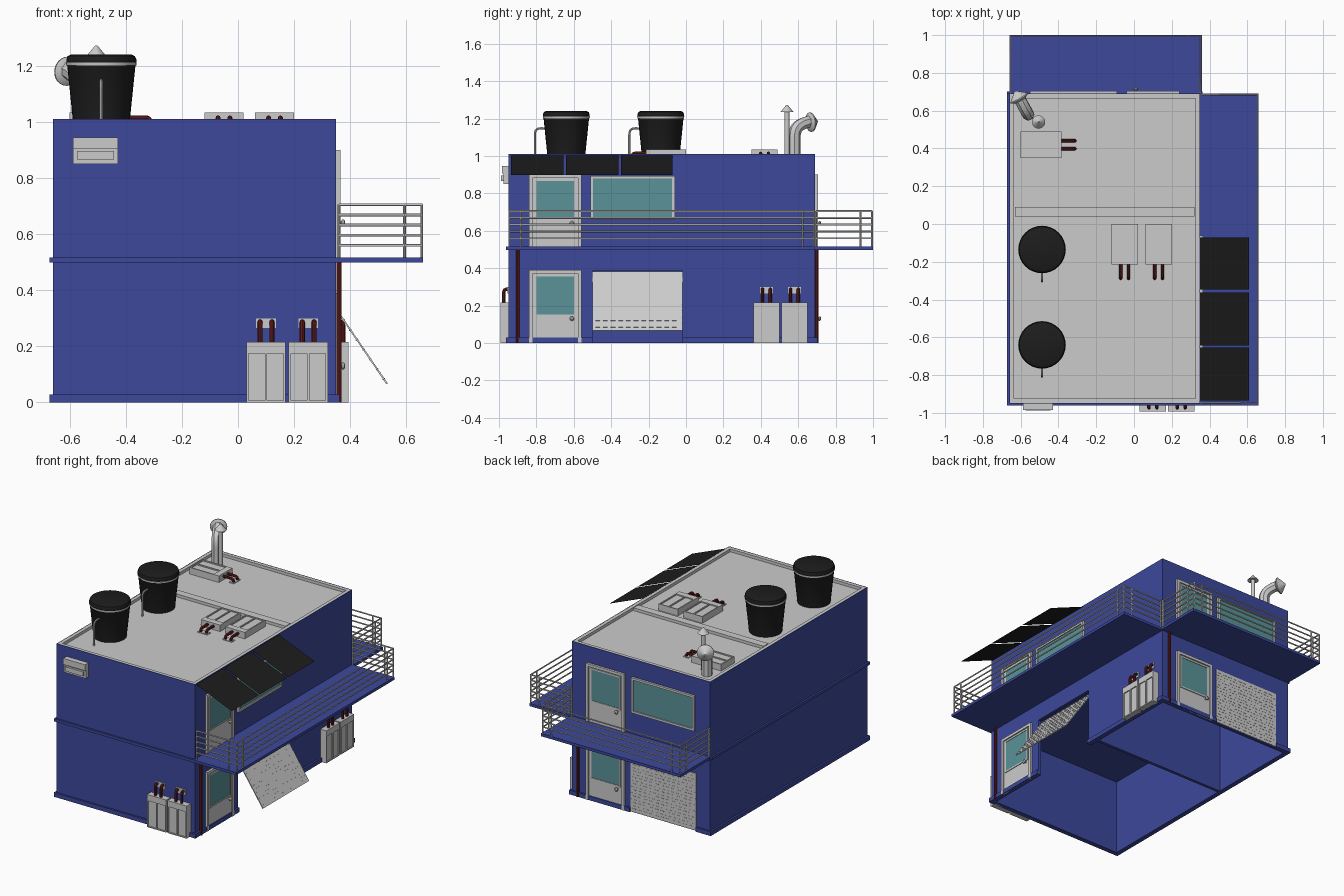
import bpy, bmesh, math
from mathutils import Matrix, Vector

if "Cube" in bpy.data.objects:
    bpy.data.objects.remove(bpy.data.objects["Cube"])

def mat(name, c):
    m = bpy.data.materials.new(name)
    m.diffuse_color = (*c, 1)
    m.use_nodes = True
    m.node_tree.nodes["Principled BSDF"].inputs["Base Color"].default_value = m.diffuse_color
    return m

BLUE = mat("blue_wall", (0.045, 0.065, 0.33))
RED = mat("dark_red", (0.13, 0.012, 0.012))
GLASS = mat("teal_glass", (0.1, 0.29, 0.31))
BLACK = mat("black", (0.012, 0.012, 0.012))
T, R, I = Matrix.Translation, Matrix.Rotation, Matrix.Identity(4)
rad = math.radians

def add(name, bm, m=None, smooth=False):
    bmesh.ops.recalc_face_normals(bm, faces=bm.faces)
    me = bpy.data.meshes.new(name)
    bm.to_mesh(me)
    bm.free()
    ob = bpy.data.objects.new(name, me)
    bpy.context.collection.objects.link(ob)
    if m:
        me.materials.append(m)
    if smooth:
        bpy.ops.object.select_all(action='DESELECT')
        ob.select_set(True)
        bpy.context.view_layer.objects.active = ob
        bpy.ops.object.shade_smooth_by_angle(angle=rad(35))
    return ob

def boxes(name, items, m=None, M=I):
    """items: (x0, x1, y0, y1, z0, z1)"""
    bm = bmesh.new()
    for x0, x1, y0, y1, z0, z1 in items:
        bmesh.ops.create_cube(bm, size=1, matrix=M @ T(((x0+x1)/2, (y0+y1)/2, (z0+z1)/2))
                              @ Matrix.Diagonal((x1-x0, y1-y0, z1-z0, 1)))
    return add(name, bm, m)

def ring(x0, x1, y0, y1, t, z0, z1):
    return [(x0, x1, y0, y0+t, z0, z1), (x0, x1, y1-t, y1, z0, z1),
            (x0, x0+t, y0+t, y1-t, z0, z1), (x1-t, x1, y0+t, y1-t, z0, z1)]

def wall_ring(x0, x1, z0, z1, t, d):
    return [(x0, x1, -d, 0, z0, z0+t), (x0, x1, -d, 0, z1-t, z1),
            (x0, x0+t, -d, 0, z0+t, z1-t), (x1-t, x1, -d, 0, z0+t, z1-t)]

def tubes(name, paths, r, m=None, M=I, curved=True):
    cu = bpy.data.curves.new(name, 'CURVE')
    cu.dimensions = '3D'
    cu.bevel_depth, cu.bevel_resolution, cu.use_fill_caps = r, 2, True
    for pts in paths:
        s = cu.splines.new('NURBS' if curved else 'POLY')
        s.points.add(len(pts) - 1)
        for p, c in zip(s.points, pts):
            p.co = (*(M @ Vector(c)), 1)
        if curved:
            s.order_u, s.use_endpoint_u, s.resolution_u = 3, True, 6
    ob = bpy.data.objects.new(name, cu)
    bpy.context.collection.objects.link(ob)
    if m:
        cu.materials.append(m)
    bpy.ops.object.select_all(action='DESELECT')
    ob.select_set(True)
    bpy.context.view_layer.objects.active = ob
    bpy.ops.object.convert(target='MESH')
    bpy.ops.object.shade_smooth_by_angle(angle=rad(40))

def lathe(name, prof, m=None, M=I, n=32):
    bm = bmesh.new()
    rings = [[bm.verts.new(M @ Vector((r*math.cos(i*math.tau/n), r*math.sin(i*math.tau/n), z)))
              for i in range(n)] for r, z in prof]
    for a, b in zip(rings, rings[1:]):
        for i in range(n):
            bm.faces.new((a[i], a[(i+1) % n], b[(i+1) % n], b[i]))
    bm.faces.new(rings[0])
    bm.faces.new(rings[-1])
    return add(name, bm, m, True)

# Building shell: hollow ground floor with a partition, solid upper floor
X0, X1, Y0, Y1, W = -0.66, 0.35, -0.95, 0.69, 0.02
boxes("ground_floor_walls", ring(X0, X1, Y0, Y1, W, 0, 0.5)[:3] + [
    (X1-W, X1, Y0+W, -0.5, 0, 0.5), (X1-W, X1, -0.02, Y1-W, 0, 0.5),
    (X1-W, X1, -0.5, -0.02, 0.385, 0.5), (X0+W, X1-W, 0.04, 0.06, 0, 0.5)], BLUE)
boxes("upper_floor", [(X0, X1, Y0, Y1, 0.5, 0.985)], BLUE)
boxes("roof_fascia", ring(X0, X1, Y0, Y1, 0.003, 0.98, 1.01), BLUE)
e = 0.012
boxes("plinth", [(X0-e, X1+e, Y0-e, Y0, 0, 0.028), (X0-e, X0, Y0, Y1, 0, 0.028),
                 (X0-e, -0.56, Y1, Y1+e, 0, 0.028), (-0.08, X1+e, Y1, Y1+e, 0, 0.028),
                 (X1, X1+e, Y0, -0.5, 0, 0.028), (X1, X1+e, -0.02, Y1, 0, 0.028)], BLUE)
boxes("floor_band", [(X0-e, 0.66, Y0-e, Y0, 0.498, 0.516), (X0-e, X0, Y0, Y1, 0.498, 0.516)], BLUE)
boxes("balcony_slabs", [(X1, 0.66, Y0, Y1, 0.498, 0.516), (X0, X1+0.01, Y1, 1.0, 0.498, 0.516)], BLUE)
f = 0.003
boxes("roof_deck_and_parapet", [(X0+f, X1-f, Y0+f, Y1-f, 0.98, 0.99),
      (X0+0.03, X1-0.03, 0.04, 0.09, 0.985, 1.009)] + ring(X0+f, X1-f, Y0+f, Y1-f, 0.022, 0.985, 1.009))

# Balcony railings
bars = [0.56 + 0.0362*i for i in range(5)]
right = [(X1+0.01, -0.945), (0.655, -0.945), (0.655, 0.685), (X1+0.01, 0.685)]
back = [(X1, 0.695), (X1, 0.995), (-0.655, 0.995), (-0.655, 0.695)]
for name, run in (("right_railing", right), ("back_railing", back)):
    paths = [[(x, y, z) for x, y in run] for z in bars]
    posts = set(run)
    for a, b in zip(run, run[1:]):
        va, vb = Vector(a), Vector(b)
        d = (vb - va).normalized() * 0.062
        if a != run[0]:
            posts.add(tuple(va + d))
        if b != run[-1]:
            posts.add(tuple(vb - d))
    tubes(name, paths + [[(x, y, 0.51), (x, y, bars[-1])] for x, y in posts], 0.005, curved=False)

# Doors, windows and shutters, built facing -y and turned to their wall
def on_right(y, z=0):
    return T((X1, y, z)) @ R(rad(90), 4, 'Z')

def on_back(x, z=0):
    return T((x, Y1, z)) @ R(rad(180), 4, 'Z')

def door(name, M):
    boxes(name + "_frame", [(-0.14, -0.122, -0.015, 0, 0, 0.39), (0.122, 0.14, -0.015, 0, 0, 0.39),
          (-0.122, 0.122, -0.015, 0, 0.372, 0.39)], None, M)
    boxes(name + "_leaf", [(-0.122, 0.122, -0.006, 0, 0, 0.372)] +
          wall_ring(-0.11, 0.11, 0.142, 0.366, 0.01, 0.011), None, M)
    boxes(name + "_glass", [(-0.1, 0.1, -0.008, 0, 0.152, 0.356)], GLASS, M)
    lathe(name + "_knob", [(0.005, 0), (0.005, 0.012), (0.012, 0.016), (0.012, 0.022), (0.006, 0.027)],
          None, M @ T((0.09, -0.005, 0.13)) @ R(rad(90), 4, 'X'), 12)

def window(name, M, w):
    boxes(name + "_frame", wall_ring(-w, w, 0.66, 0.893, 0.014, 0.014), None, M)
    boxes(name + "_glass", [(-w+0.012, w-0.012, -0.007, 0, 0.67, 0.883)], GLASS, M)

def shutter(name, M, h):
    n = 9
    s = h / n
    slats = [(-0.24, 0.24, -0.005, 0.001, i*s+0.001, (i+1)*s-0.001) for i in range(n)]
    dashes = [(-0.225+0.041*j, -0.2+0.041*j, -0.0065, 0.003, (i+0.45)*s, (i+0.55)*s)
              for i in range(n) for j in range(11)]
    boxes(name, slats + dashes + [(-0.239, 0.239, -0.004, 0, 0, h)], None, M)

for i, z in enumerate((0, 0.51)):
    door(f"right_door_{i}", on_right(-0.70, z))
    door(f"back_door_{i}", on_back(0.10, z))
window("right_window", on_right(-0.285), 0.225)
window("back_window", on_back(-0.32), 0.23)
shutter("back_shutter", on_back(-0.32, 0.005), 0.375)
shutter("open_shutter", T((0.53, -0.26, 0.065)) @ R(rad(-34.3), 4, 'Y') @ R(rad(90), 4, 'Z'), 0.381)

# Cooling units with pipes and wall plate
def cooler(name, M):
    boxes(name, [(-0.07, 0.07, -0.036, 0, 0, 0.215), (-0.07, 0.07, -0.043, 0, 0.175, 0.215),
                 (-0.004, 0.004, -0.043, 0, 0.006, 0.175), (-0.07, -0.062, -0.043, 0, 0, 0.175),
                 (0.062, 0.07, -0.043, 0, 0, 0.175), (-0.062, 0.062, -0.043, 0, 0, 0.007),
                 (-0.035, 0.035, -0.005, 0, 0.265, 0.3)], None, M)
    tubes(name + "_pipes", [[(x, -0.024, 0.2), (x, -0.024, 0.25), (x, -0.024, 0.289), (x, -0.001, 0.287)]
                            for x in (-0.021, 0.021)], 0.009, RED, M)

for i, x in enumerate((0.10, 0.25)):
    cooler(f"front_cooler_{i}", T((x, Y0, 0)))
for i, y in enumerate((0.43, 0.58)):
    cooler(f"right_cooler_{i}", on_right(y))
flat = R(rad(-90), 4, 'X')
for i, (x, y, a) in enumerate(((-0.05, 0, 180), (0.13, 0, 180), (-0.60, 0.42, -90))):
    cooler(f"roof_cooler_{i}", T((x, y, 0.99)) @ R(rad(a), 4, 'Z') @ flat)

# Vent box on the front wall
V = T((-0.508, Y0, 0))
boxes("front_vent_box", [(-0.08, 0.08, -0.025, 0, 0.85, 0.945), (-0.08, 0.08, -0.035, 0, 0.905, 0.945),
      (-0.066, 0.066, -0.038, 0, 0.866, 0.896)], None, V)

# Drain pipes
tubes("drain_pipes", [[(0.36, -0.90, 0), (0.36, -0.90, 0.5)], [(0.30, 0.70, 0), (0.30, 0.70, 0.5)]],
      0.009, RED, curved=False)

# Water tanks
for i, y in enumerate((-0.135, -0.64)):
    M = T((-0.487, y, 0))
    lathe(f"tank_{i}", [(0.1, 0.99), (0.122, 1.205), (0.125, 1.21), (0.125, 1.222), (0.12, 1.234),
                        (0.108, 1.24)], BLACK, M)
    lathe(f"tank_ring_{i}", [(0.12, 1.2), (0.125, 1.201), (0.126, 1.211), (0.12, 1.212)], None, M)
    tubes(f"tank_pipe_{i}", [[(0, -0.11, 1.145), (0, -0.135, 1.15), (0, -0.168, 1.14), (0, -0.168, 1.08),
                              (0, -0.168, 0.99)]], 0.006, None, M)

# Roof vents: capped pole and bent pipe with cone
lathe("vent_pole", [(0.013, 0.99), (0.013, 1.235), (0.035, 1.235), (0.004, 1.272)], None, T((-0.505, 0.54, 0)), 20)
tubes("bent_vent", [[(-0.56, 0.58, 0.985), (-0.56, 0.58, 1.06), (-0.56, 0.58, 1.14), (-0.583, 0.62, 1.175),
                     (-0.607, 0.665, 1.185)]], 0.033)
axis = Vector((-0.5, 0.85, 0.1)).to_track_quat('Z', 'Y').to_matrix().to_4x4()
lathe("bent_vent_cone", [(0.033, -0.012), (0.052, 0), (0.052, 0.006), (0.005, 0.045)], None,
      T((-0.607, 0.664, 1.18)) @ axis, 24)

# Sloped black panels over the right balcony
bm = bmesh.new()
for y0, y1 in ((-0.935, -0.655), (-0.642, -0.362), (-0.348, -0.072)):
    bm.faces.new([bm.verts.new(c) for c in ((X1, y0, 1.003), (0.61, y0, 0.897),
                                            (0.61, y1, 0.897), (X1, y1, 1.003))])
add("sloped_panels", bm, BLACK)
